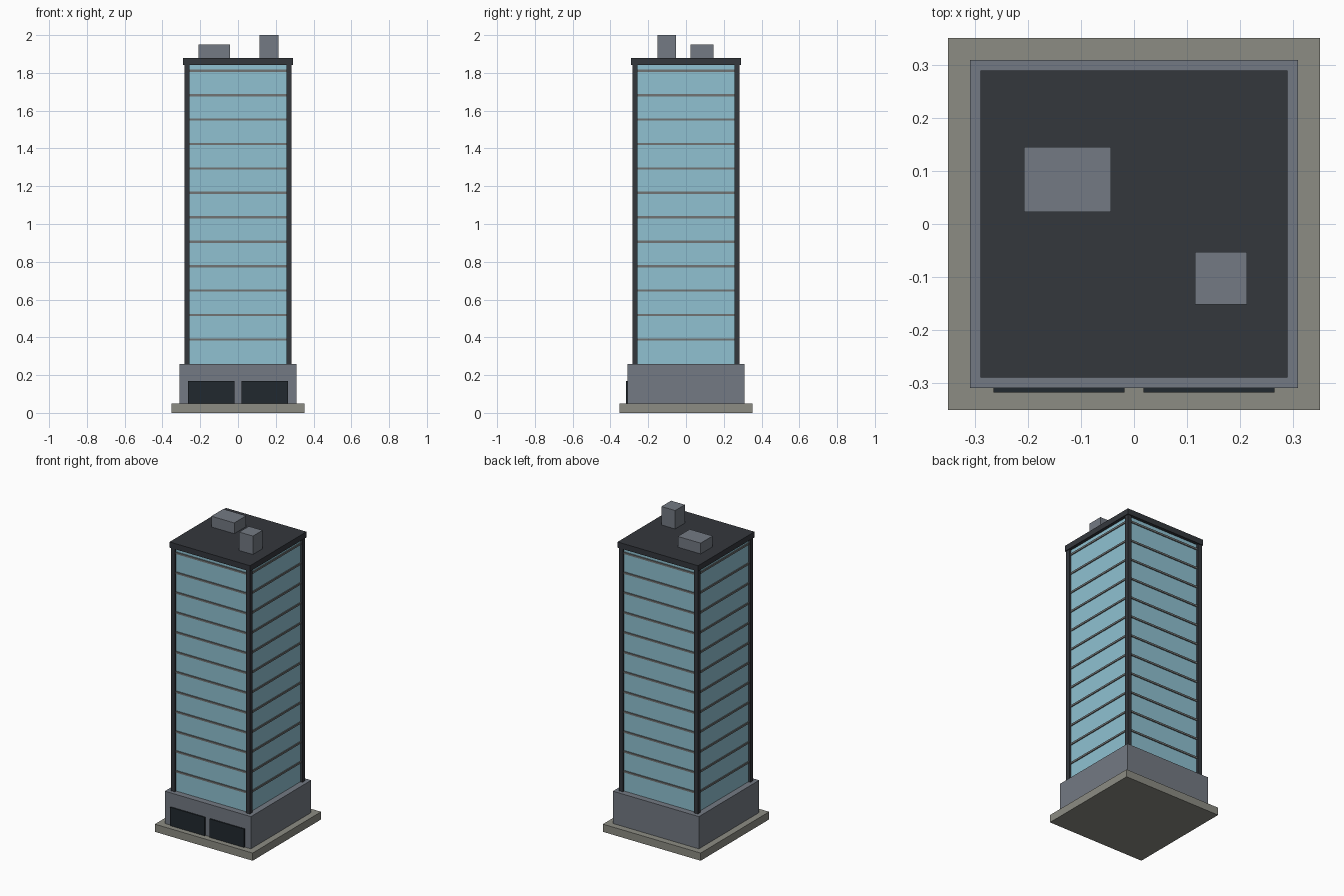
import bpy, bmesh

if "Cube" in bpy.data.objects:
    bpy.data.objects.remove(bpy.data.objects["Cube"])


def material(name, rgb):
    # colours are given as display values and converted to linear
    m = bpy.data.materials.new(name)
    m.diffuse_color = [(c / 255) ** 2.2 for c in rgb] + [1]
    m.use_nodes = True
    m.node_tree.nodes["Principled BSDF"].inputs["Base Color"].default_value = m.diffuse_color
    return m


stone = material("stone", (139, 139, 130))
concrete = material("concrete", (115, 121, 130))
dark = material("dark_metal", (55, 58, 63))
door_glass = material("door_glass", (38, 45, 50))
glass = material("blue_glass", (142, 192, 208))
trim = material("floor_trim", (112, 115, 115))


def box(name, x, y, z, mat):
    """Box from (min, max) ranges on each axis."""
    bm = bmesh.new()
    bmesh.ops.create_cube(bm, size=1)
    for v in bm.verts:
        v.co = [r[0] + (c + 0.5) * (r[1] - r[0]) for r, c in zip((x, y, z), v.co)]
    me = bpy.data.meshes.new(name)
    bm.to_mesh(me)
    bm.free()
    me.materials.append(mat)
    ob = bpy.data.objects.new(name, me)
    bpy.context.collection.objects.link(ob)
    return ob


def slab(name, half, z0, z1, mat):
    """Square block centred on the tower axis."""
    return box(name, (-half, half), (-half, half), (z0, z1), mat)


# Base and podium
slab("base_slab", 0.352, 0, 0.05, stone)
slab("podium", 0.31, 0.05, 0.26, concrete)

# Entrance panels
for side, x in (("left", (-0.266, -0.018)), ("right", (0.018, 0.266))):
    box(f"entrance_{side}", x, (-0.318, -0.30), (0.05, 0.17), door_glass)

# Glass tower with floor bands
slab("glass_tower", 0.27, 0.26, 1.845, glass)
for i in range(12):
    z = 0.389 + i * 0.1293
    slab(f"floor_band_{i + 1}", 0.276, z - 0.006, z + 0.006, trim)

# Corner columns, mirrored to all four corners
column = box("corner_columns", (0.256, 0.284), (0.256, 0.284), (0.26, 1.845), dark)
mirror = column.modifiers.new("mirror", "MIRROR")
mirror.use_axis = (True, True, False)

# Roof and rooftop units
slab("roof_slab", 0.29, 1.843, 1.88, dark)
box("roof_unit_low", (-0.208, -0.043), (0.023, 0.146), (1.88, 1.95), concrete)
box("roof_unit_tall", (0.115, 0.214), (-0.152, -0.053), (1.88, 2.0), concrete)
